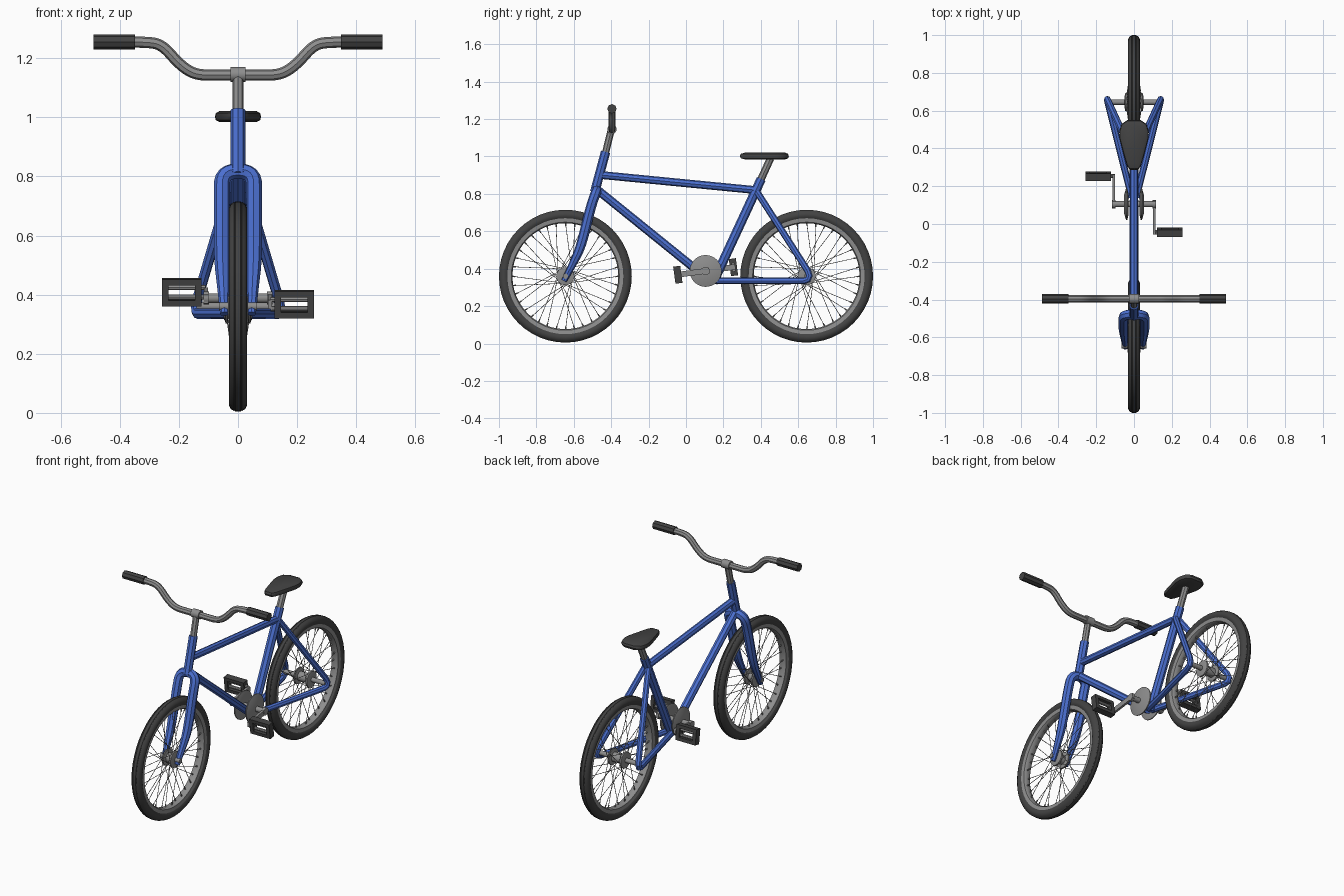
import bpy, bmesh, math
from mathutils import Matrix, Vector

if "Cube" in bpy.data.objects:
    bpy.data.objects.remove(bpy.data.objects["Cube"])


def material(name, rgb):
    m = bpy.data.materials.new(name)
    m.use_nodes = True
    m.diffuse_color = (*rgb, 1)
    m.node_tree.nodes["Principled BSDF"].inputs["Base Color"].default_value = (*rgb, 1)
    return m


BLUE = material("blue paint", (0.07, 0.16, 0.63))
METAL = material("grey metal", (0.27, 0.27, 0.27))
RUBBER = material("dark rubber", (0.055, 0.055, 0.055))


def finish(obj, mat, angle=40):
    """Assign the material and smooth the soft edges."""
    obj.data.materials.clear()
    obj.data.materials.append(mat)
    bpy.ops.object.select_all(action='DESELECT')
    obj.select_set(True)
    bpy.context.view_layer.objects.active = obj
    bpy.ops.object.shade_smooth_by_angle(angle=math.radians(angle))
    return obj


def mesh_object(name, bm, mat, angle=40):
    bmesh.ops.recalc_face_normals(bm, faces=bm.faces)
    me = bpy.data.meshes.new(name)
    bm.to_mesh(me)
    bm.free()
    obj = bpy.data.objects.new(name, me)
    bpy.context.collection.objects.link(obj)
    return finish(obj, mat, angle)


def tube(name, points, radius, mat, taper=None, curved=False):
    """Round tube through points, straight or softly bent."""
    cu = bpy.data.curves.new(name, 'CURVE')
    cu.dimensions = '3D'
    cu.bevel_depth = radius
    cu.bevel_resolution = 2
    cu.use_fill_caps = True
    sp = cu.splines.new('NURBS' if curved else 'POLY')
    sp.points.add(len(points) - 1)
    for i, p in enumerate(points):
        sp.points[i].co = (*p, 1)
        sp.points[i].radius = taper[i] if taper else 1
    if curved:
        sp.order_u = 3
        sp.use_endpoint_u = True
        sp.resolution_u = 5
    obj = bpy.data.objects.new(name, cu)
    bpy.context.collection.objects.link(obj)
    bpy.ops.object.select_all(action='DESELECT')
    obj.select_set(True)
    bpy.context.view_layer.objects.active = obj
    bpy.ops.object.convert(target='MESH')
    return finish(bpy.context.view_layer.objects.active, mat)


def lathe(name, half, mat, centre, segs=24, loop=False):
    """Revolve a half profile of (x, radius), mirrored in x, about the x axis."""
    profile = half + [(-x, r) for x, r in reversed(half)]
    bm = bmesh.new()
    rings = []
    for x, r in profile:
        angles = [math.tau * k / segs for k in range(segs)]
        rings.append([bm.verts.new(Vector(centre) + Vector((x, r * math.cos(a), r * math.sin(a))))
                      for a in angles])
    pairs = list(zip(rings, rings[1:]))
    if loop:
        pairs.append((rings[-1], rings[0]))
    else:
        bm.faces.new(rings[0])
        bm.faces.new(rings[-1])
    for a, b in pairs:
        for k in range(segs):
            n = (k + 1) % segs
            bm.faces.new((a[k], a[n], b[n], b[k]))
    return mesh_object(name, bm, mat, 35)


def boxes(name, parts, mat, matrix):
    """One mesh made of (centre, size) boxes."""
    bm = bmesh.new()
    for c, s in parts:
        bmesh.ops.create_cube(bm, size=1, matrix=matrix @ Matrix.Translation(c) @ Matrix.Diagonal((*s, 1)))
    return mesh_object(name, bm, mat)


def spokes(name, centre, hub_x, count=36):
    """Crossed spokes from alternating hub flanges to the rim."""
    bm = bmesh.new()
    for i in range(count):
        a = math.tau * i / count
        side = 1 if i % 2 else -1
        lean = math.radians(65) * (1 if (i // 2) % 2 else -1)
        start = Vector((side * hub_x, 0.04 * math.cos(a + lean), 0.04 * math.sin(a + lean)))
        end = Vector((side * 0.004, 0.29 * math.cos(a), 0.29 * math.sin(a)))
        d = end - start
        turn = d.to_track_quat('Z', 'Y').to_matrix().to_4x4()
        # wire, then its nipple at the rim
        for t, length, r in ((0.5, d.length, 0.0017), (0.96, 0.022, 0.004)):
            place = Matrix.Translation(Vector(centre) + start + d * t) @ turn
            bmesh.ops.create_cone(bm, cap_ends=True, segments=5, radius1=r, radius2=r,
                                  depth=length, matrix=place)
    return mesh_object(name, bm, METAL)


# Wheels
TIRE = [(0.018, 0.30), (0.026, 0.312), (0.031, 0.322), (0.031, 0.334), (0.024, 0.347),
        (0.013, 0.354), (0.011, 0.352), (0.009, 0.355)]
RIM = [(0.012, 0.283), (0.022, 0.289), (0.025, 0.312), (0.018, 0.312), (0.012, 0.3)]
for label, y, hub_x, axle_x in (("front", -0.645, 0.024, 0.065), ("rear", 0.645, 0.04, 0.14)):
    c = (0, y, 0.36)
    lathe(label + "_tire", TIRE, RUBBER, c, 48, True)
    lathe(label + "_rim", RIM, METAL, c, 48, True)
    spokes(label + "_spokes", c, hub_x)
    lathe(label + "_hub", [(axle_x, 0.014), (hub_x + 0.01, 0.014), (hub_x + 0.01, 0.03),
                           (hub_x + 0.006, 0.048), (hub_x - 0.004, 0.048),
                           (hub_x - 0.008, 0.028)], METAL, c)

# Frame
tube("head_tube", [(0, -0.488, 0.81), (0, -0.43, 1.025)], 0.025, BLUE)
tube("top_tube", [(0, -0.445, 0.9), (0, 0.375, 0.82)], 0.021, BLUE)
tube("down_tube", [(0, -0.478, 0.825), (0, 0.125, 0.338)], 0.023, BLUE)
tube("seat_tube", [(0, 0.145, 0.325), (0, 0.402, 0.88)], 0.025, BLUE)
for side, s in (("left", 1), ("right", -1)):
    tube(side + "_stays", [(s * 0.012, 0.14, 0.335), (s * 0.135, 0.63, 0.335),
                           (s * 0.14, 0.652, 0.342), (s * 0.141, 0.66, 0.362),
                           (s * 0.136, 0.65, 0.39), (s * 0.012, 0.38, 0.81)], 0.018, BLUE)

# Fork: one bent tube arching over the front wheel
leg = [(0.046, -0.652, 0.335), (0.05, -0.605, 0.425), (0.055, -0.56, 0.52),
       (0.055, -0.51, 0.73), (0.054, -0.478, 0.818)]
thick = [0.55, 0.75, 1, 1, 1]
tube("fork", leg + [(-x, y, z) for x, y, z in reversed(leg)], 0.027, BLUE,
     thick + thick[::-1], True)

# Steering
tube("stem", [(0, -0.435, 1.0), (0, -0.398, 1.15)], 0.019, METAL)
lathe("stem_clamp", [(0.026, 0.025)], METAL, (0, -0.396, 1.145))
bend = [(0.44, 1.255), (0.31, 1.256), (0.255, 1.245), (0.2, 1.18), (0.145, 1.143), (0.07, 1.143)]
path = [(x, -0.396, z) for x, z in bend]
tube("handlebar", path + [(-x, y, z) for x, y, z in reversed(path)], 0.019, METAL, curved=True)
for side, s in (("left", 1), ("right", -1)):
    tube(side + "_grip", [(s * 0.348, -0.396, 1.255), (s * 0.488, -0.396, 1.255)], 0.025, RUBBER)

# Saddle: outline lofted through a few heights
tube("seat_post", [(0, 0.395, 0.865), (0, 0.452, 0.99)], 0.02, METAL)
outline = [(0.022, 0.287), (0.036, 0.305), (0.055, 0.37), (0.076, 0.45), (0.078, 0.49),
           (0.066, 0.53), (0.035, 0.55)]
outline += [(-x, y) for x, y in reversed(outline)]
bm = bmesh.new()
layers = []
for z, f in ((0.984, 0.8), (0.99, 0.96), (1.002, 1), (1.014, 0.96), (1.022, 0.78)):
    layers.append([bm.verts.new((x * f, 0.44 + (y - 0.44) * f, z)) for x, y in outline])
for a, b in zip(layers, layers[1:]):
    for k in range(len(a)):
        n = (k + 1) % len(a)
        bm.faces.new((a[k], a[n], b[n], b[k]))
bm.faces.new(layers[0])
bm.faces.new(layers[-1])
mesh_object("saddle", bm, RUBBER)

# Cranks and pedals
AXLE = (0, 0.105, 0.388)
lathe("crank_axle", [(0.116, 0.022), (0.098, 0.022), (0.098, 0.016), (0.054, 0.016),
                     (0.052, 0.05), (0.042, 0.085), (0.036, 0.085), (0.03, 0.06),
                     (0.03, 0.016)], METAL, AXLE, 32)
tilt = Matrix.Translation(AXLE) @ Matrix.Rotation(0.135, 4, 'X')
for side, s in (("left", 1), ("right", -1)):
    place = tilt @ Matrix.Diagonal((s, s, s, 1))
    boxes(side + "_crank_arm", [((0.108, -0.07, 0), (0.014, 0.18, 0.03))], METAL, place)
    boxes(side + "_pedal", [((0.19, -0.15, 0.036), (0.134, 0.038, 0.02)),
                            ((0.19, -0.15, -0.036), (0.134, 0.038, 0.02)),
                            ((0.134, -0.15, 0), (0.022, 0.038, 0.09)),
                            ((0.246, -0.15, 0), (0.022, 0.038, 0.09))], RUBBER, place)
    for label, z in (("upper", 0.016), ("lower", -0.016)):
        ends = [place @ Vector((x, -0.15, z)) for x in (0.11, 0.24)]
        tube(side + "_" + label + "_pedal_pin", ends, 0.009, METAL)
